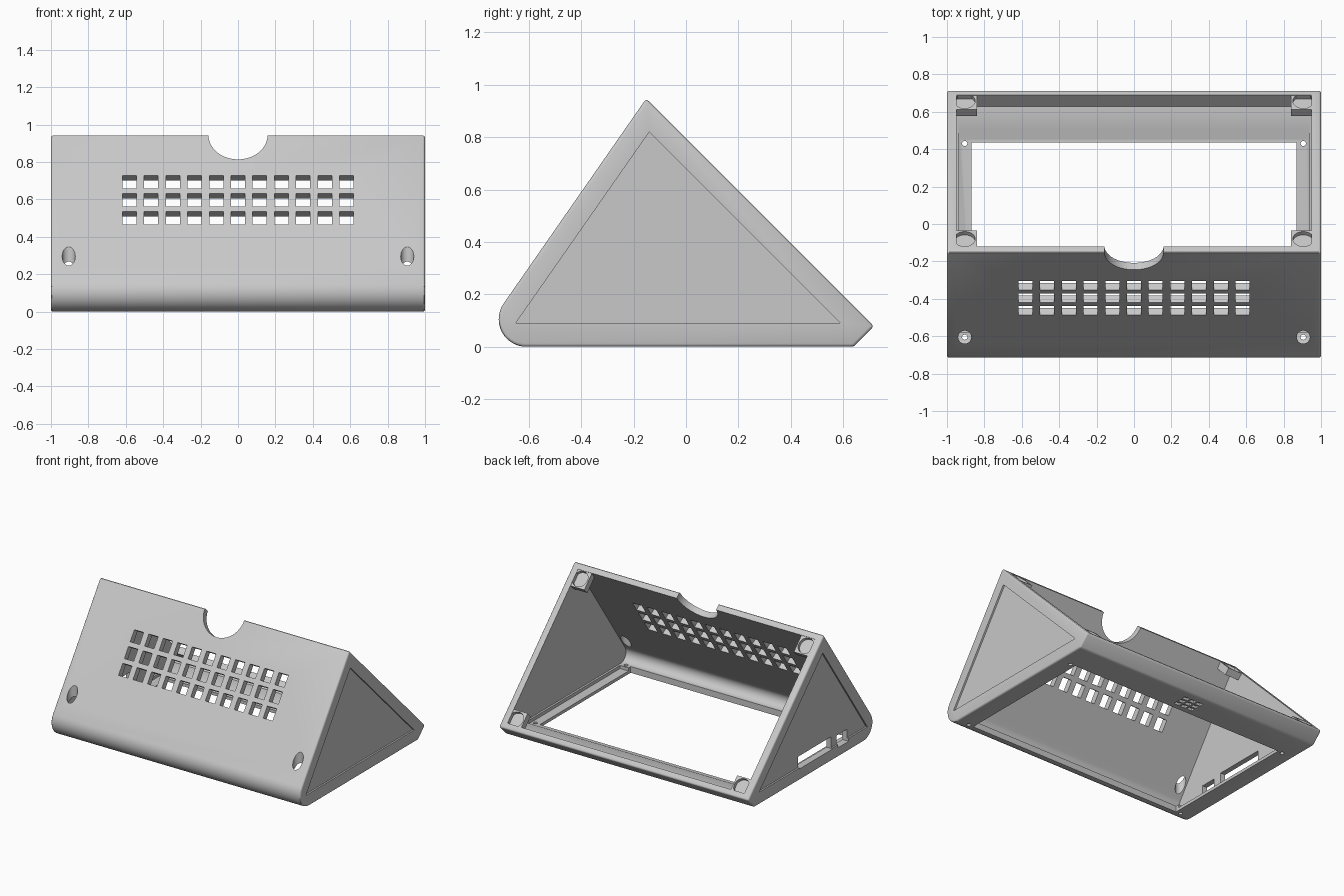
import bpy, bmesh, math
from mathutils import Matrix, Vector

old = bpy.data.objects.get("Cube")
if old:
    bpy.data.objects.remove(old, do_unlink=True)

grey = bpy.data.materials.new("plain grey plastic")
grey.use_nodes = True
colour = (0.58, 0.58, 0.58, 1)
grey.diffuse_color = colour
grey.node_tree.nodes["Principled BSDF"].inputs["Base Color"].default_value = colour

TILT = math.radians(55.2)      # front panel
BACK = math.radians(-45)       # open back rim


def frame(x, y, z, angle=0):
    return Matrix.Translation((x, y, z)) @ Matrix.Rotation(angle, 4, 'X')


def add_box(bm, size, matrix):
    bmesh.ops.create_cube(bm, size=1, matrix=matrix @ Matrix.Diagonal((*size, 1)))


def add_cyl(bm, radius, depth, matrix, sides=40):
    bmesh.ops.create_cone(bm, cap_ends=True, segments=sides, radius1=radius,
                          radius2=radius, depth=depth, matrix=matrix)


def add_prism(bm, profile, x0, x1):
    face = bm.faces.new([bm.verts.new((x0, y, z)) for y, z in profile])
    out = bmesh.ops.extrude_face_region(bm, geom=[face])
    moved = [v for v in out["geom"] if isinstance(v, bmesh.types.BMVert)]
    bmesh.ops.translate(bm, verts=moved, vec=(x1 - x0, 0, 0))


def finish(name, bm):
    bmesh.ops.recalc_face_normals(bm, faces=bm.faces)
    mesh = bpy.data.meshes.new(name)
    bm.to_mesh(mesh)
    bm.free()
    mesh.materials.append(grey)
    ob = bpy.data.objects.new(name, mesh)
    bpy.context.collection.objects.link(ob)
    return ob


def select(ob):
    bpy.ops.object.select_all(action='DESELECT')
    ob.select_set(True)
    bpy.context.view_layer.objects.active = ob


def cut(ob, bm):
    tool = finish("cutter", bm)
    tool.hide_render = True
    mod = ob.modifiers.new("cut", 'BOOLEAN')
    mod.operation, mod.solver, mod.object = 'DIFFERENCE', 'EXACT', tool
    select(ob)
    bpy.ops.object.modifier_apply(modifier=mod.name)
    bpy.data.objects.remove(tool, do_unlink=True)


def smooth(ob):
    select(ob)
    bpy.ops.object.shade_smooth_by_angle(angle=math.radians(30))


def nose(radius, steps=14):
    """Rounded lower front edge, from the front panel round to the floor."""
    angles = [math.radians(145.2 + (270 - 145.2) * i / steps) for i in range(steps + 1)]
    return [(-0.61 + radius * math.cos(a), 0.105 + radius * math.sin(a)) for a in angles]


# Outer wedge with softened edges
bm = bmesh.new()
add_prism(bm, nose(0.105) + [(0.64, 0), (0.7175, 0.0775), (-0.152, 0.947)], -1, 1)
case = finish("wedge_case", bm)
bevel = case.modifiers.new("soft_edges", 'BEVEL')
bevel.width, bevel.segments, bevel.limit_method = 0.012, 3, 'ANGLE'
select(case)
bpy.ops.object.modifier_apply(modifier=bevel.name)

# Hollow inside, open through the back slope
inner = nose(0.06)
y, z = inner[0]
bm = bmesh.new()
add_prism(bm, inner + [(0.628, 0.045), (0.9, 0.317),
                       (y + 0.571 * 1.2, z + 0.821 * 1.2)], -0.95, 0.95)
cut(case, bm)

# Sloped ledge pocket in the floor
bm = bmesh.new()
add_prism(bm, [(-0.58, 0.022), (0.455, 0.022), (0.505, 0.046), (0.505, 0.07), (-0.58, 0.07)],
          -0.935, 0.935)
cut(case, bm)

# Large floor opening
bm = bmesh.new()
add_box(bm, (1.735, 1.04, 0.2), frame(0, -0.085, 0))
cut(case, bm)

# Vent grid and hand notch in the front panel
bm = bmesh.new()
centre = frame(0, -0.396, 0.596, TILT)
for col in range(-5, 6):
    for row in (-1, 0, 1):
        add_box(bm, (0.075, 0.084, 0.2),
                centre @ Matrix.Translation((col * 0.116, row * 0.117, 0)))
add_cyl(bm, 0.158, 0.3, frame(0, -0.152, 0.942, TILT), 64)
cut(case, bm)

# Recessed triangular side panels
bm = bmesh.new()
for side in (-1, 1):
    add_prism(bm, [(-0.65, 0.09), (0.59, 0.09), (-0.14, 0.82)], side * 0.988, side * 1.1)
cut(case, bm)

# Screw access holes, floor screw holes
bm = bmesh.new()
for x in (-0.905, 0.905):
    add_cyl(bm, 0.035, 0.4, frame(x, -0.605, 0.33))
    add_cyl(bm, 0.014, 0.1, frame(x, -0.605, 0.03), 20)
    add_cyl(bm, 0.014, 0.2, frame(x, 0.43, 0), 20)
# Small vents under the back floor
for i in (-1, 0, 1):
    for j in (-1, 0, 1):
        add_box(bm, (0.042, 0.03, 0.04), frame(-0.02 + i * 0.055, 0.53 + j * 0.042, 0))
# Side ports
add_box(bm, (0.3, 0.38, 0.085), frame(-1, -0.06, 0.125))
add_box(bm, (0.3, 0.12, 0.085), frame(-1, -0.375, 0.11))
cut(case, bm)
smooth(case)

# Corner posts with round seats on the back rim
for x, side in ((0.905, "left"), (-0.905, "right")):
    for y, level in ((0.658, "lower"), (-0.08, "upper")):
        rim = frame(x, y, 0.791 - y, BACK)
        bm = bmesh.new()
        add_box(bm, (0.13, 0.128, 0.05), rim @ Matrix.Translation((0, 0, -0.025)))
        post = finish(f"{level}_{side}_corner_post", bm)
        bm = bmesh.new()
        add_cyl(bm, 0.056, 0.05, rim)
        cut(post, bm)
        smooth(post)
